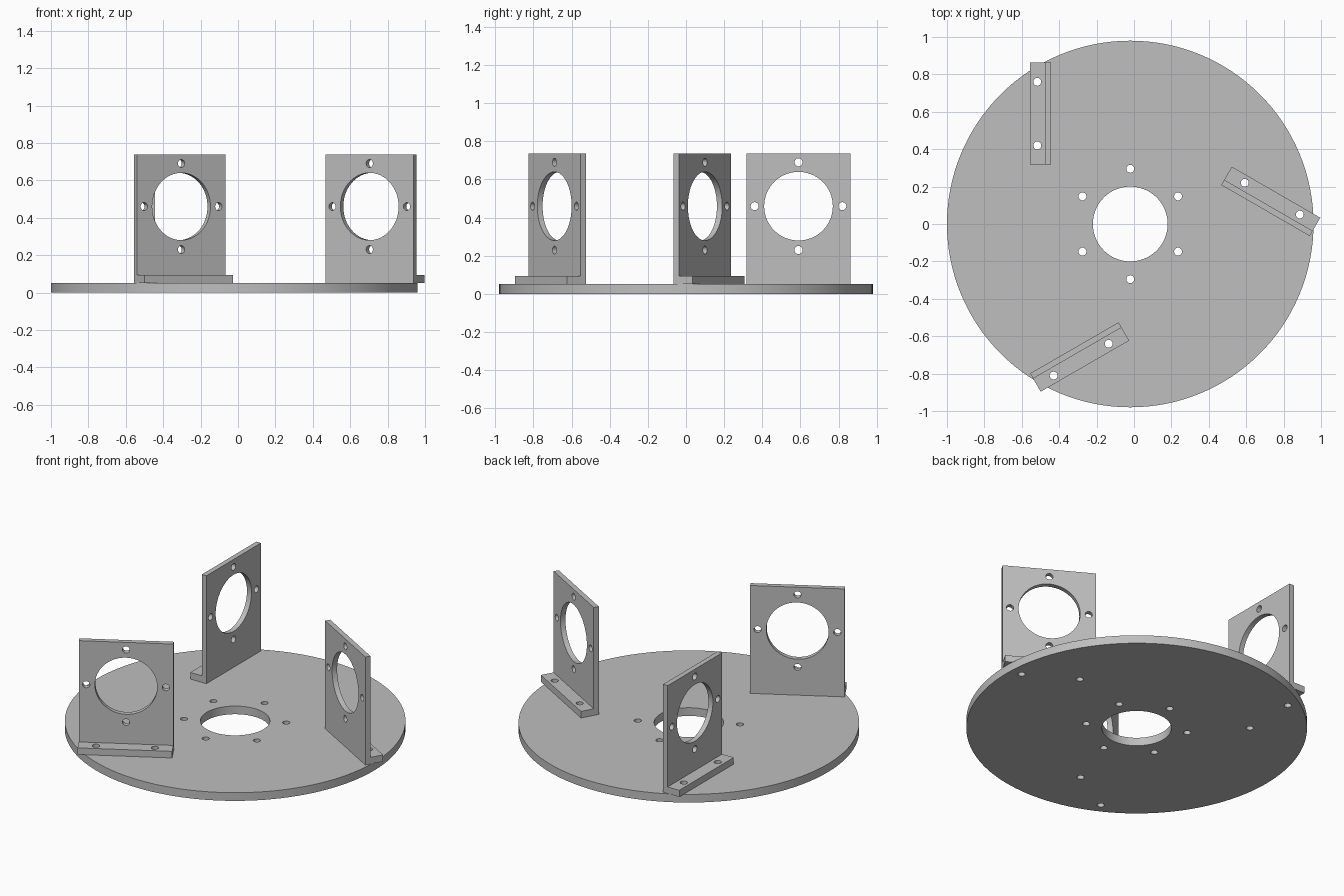
import bpy, bmesh
from math import radians, sin, cos, tau
from mathutils import Matrix, Vector

if "Cube" in bpy.data.objects:
    bpy.data.objects.remove(bpy.data.objects["Cube"], do_unlink=True)

CENTRE = Matrix.Translation((-0.02, 0, 0))
DISC_TOP, FOOT_TOP, PLATE_TOP = 0.052, 0.094, 0.737
OUTER, WEB, INNER = -0.537, -0.456, -0.424      # bracket section along x
MID_Y, HALF_LEN = 0.59, 0.273
BORE_Z, BORE_R, BORE_PITCH = 0.46, 0.18, 0.23
BOLT_R = 0.021
FOOT_BOLTS = [Vector((-0.497, MID_Y + s * 0.17, 0)) for s in (-1, 1)]
TURNS = {"back": 0, "right_front": 120, "left": -120}

grey = bpy.data.materials.new("metal_grey")
grey.use_nodes = True
colour = (0.52, 0.52, 0.52, 1)
grey.diffuse_color = colour
grey.node_tree.nodes["Principled BSDF"].inputs["Base Color"].default_value = colour


def add_cylinder(bm, pos, radius, depth, along_x=False, segments=32):
    turn = Matrix.Rotation(radians(90), 4, "Y") if along_x else Matrix()
    bmesh.ops.create_cone(bm, cap_ends=True, segments=segments, radius1=radius,
                          radius2=radius, depth=depth,
                          matrix=Matrix.Translation(pos) @ turn)


def make_object(name, bm):
    mesh = bpy.data.meshes.new(name)
    bmesh.ops.recalc_face_normals(bm, faces=bm.faces)
    bm.to_mesh(mesh)
    bm.free()
    obj = bpy.data.objects.new(name, mesh)
    bpy.context.collection.objects.link(obj)
    mesh.materials.append(grey)
    return obj


def drill(obj, cutter_bm):
    """Cut all holes at once, then drop the cutter and shade the part."""
    cutter = make_object("hole_cutter", cutter_bm)
    cutter.hide_render = True
    mod = obj.modifiers.new("holes", "BOOLEAN")
    mod.operation, mod.solver, mod.object = "DIFFERENCE", "EXACT", cutter
    bpy.ops.object.select_all(action="DESELECT")
    obj.select_set(True)
    bpy.context.view_layer.objects.active = obj
    bpy.ops.object.modifier_apply(modifier=mod.name)
    bpy.data.objects.remove(cutter, do_unlink=True)
    bpy.ops.object.shade_smooth_by_angle(angle=radians(30))


# Base disc: centre opening, ring of six bolt holes, bracket bolt holes
bm = bmesh.new()
add_cylinder(bm, (0, 0, DISC_TOP / 2), 0.98, DISC_TOP, segments=128)
disc = make_object("base_disc", bm)
cut = bmesh.new()
add_cylinder(cut, (0, 0, 0), 0.2, 1, segments=64)
for i in range(6):
    a = tau * (i + 0.5) / 6
    add_cylinder(cut, (0.295 * cos(a), 0.295 * sin(a), 0), BOLT_R, 1)
for angle in TURNS.values():
    for p in FOOT_BOLTS:
        add_cylinder(cut, Matrix.Rotation(radians(angle), 3, "Z") @ p, BOLT_R, 1)
drill(disc, cut)
disc.matrix_world = CENTRE

# Motor-style angle brackets: L profile extruded along y, then drilled
profile = [(OUTER, DISC_TOP), (INNER, DISC_TOP), (INNER, PLATE_TOP),
           (WEB, PLATE_TOP), (WEB, FOOT_TOP), (OUTER, FOOT_TOP)]
for side, angle in TURNS.items():
    bm = bmesh.new()
    face = bm.faces.new([bm.verts.new((x, MID_Y - HALF_LEN, z)) for x, z in profile])
    ext = bmesh.ops.extrude_face_region(bm, geom=[face])
    bmesh.ops.translate(bm, vec=(0, 2 * HALF_LEN, 0),
                        verts=[v for v in ext["geom"] if isinstance(v, bmesh.types.BMVert)])
    bracket = make_object(side + "_bracket", bm)

    cut = bmesh.new()
    web_x = (WEB + INNER) / 2
    add_cylinder(cut, (web_x, MID_Y, BORE_Z), BORE_R, 0.1, True, 64)
    for dy, dz in ((1, 0), (-1, 0), (0, 1), (0, -1)):
        pos = (web_x, MID_Y + dy * BORE_PITCH, BORE_Z + dz * BORE_PITCH)
        add_cylinder(cut, pos, BOLT_R, 0.1, True)
    for p in FOOT_BOLTS:
        add_cylinder(cut, p + Vector((0, 0, DISC_TOP)), BOLT_R, 0.2)
    drill(bracket, cut)
    bracket.matrix_world = CENTRE @ Matrix.Rotation(radians(angle), 4, "Z")
